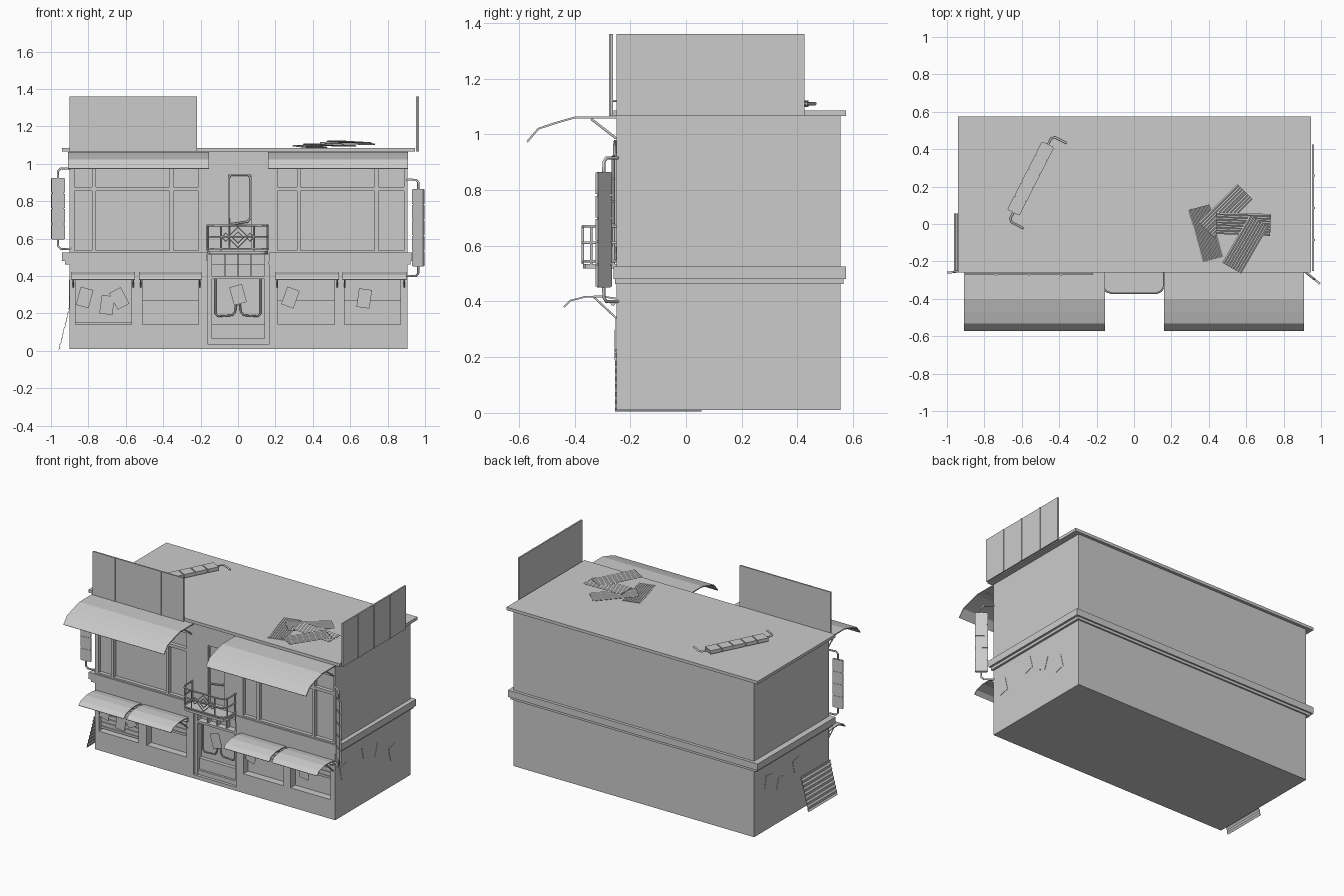
import bpy, bmesh, math
from mathutils import Matrix, Vector

if "Cube" in bpy.data.objects:
    bpy.data.objects.remove(bpy.data.objects["Cube"])


def add_box(bm, x0, x1, y0, y1, z0, z1):
    m = Matrix.Translation(((x0 + x1) / 2, (y0 + y1) / 2, (z0 + z1) / 2)) @ \
        Matrix.Diagonal((x1 - x0, y1 - y0, z1 - z0, 1))
    bmesh.ops.create_cube(bm, size=1, matrix=m)


def finish(name, bm, mat=None):
    me = bpy.data.meshes.new(name)
    bm.to_mesh(me)
    bm.free()
    ob = bpy.data.objects.new(name, me)
    bpy.context.collection.objects.link(ob)
    if mat:
        ob.matrix_world = mat
    return ob


def boxes(name, items, mat=None):
    bm = bmesh.new()
    for b in items:
        add_box(bm, *b)
    return finish(name, bm, mat)


def tube(name, paths, r, mat=None, closed=False):
    cu = bpy.data.curves.new(name, 'CURVE')
    cu.dimensions = '3D'
    cu.bevel_depth = r
    cu.bevel_resolution = 1
    cu.use_fill_caps = True
    for pts in paths:
        s = cu.splines.new('POLY')
        s.points.add(len(pts) - 1)
        for p, c in zip(s.points, pts):
            p.co = (*c, 1)
        s.use_cyclic_u = closed
    ob = bpy.data.objects.new(name, cu)
    bpy.context.collection.objects.link(ob)
    if mat:
        ob.matrix_world = mat
    return ob


def strip(name, prof, x0, x1, thick, mat=None):
    # open (y, z) profile swept along x, then thickened
    bm = bmesh.new()
    rows = [[bm.verts.new((x, y, z)) for x in (x0, x1)] for y, z in prof]
    for a, b in zip(rows, rows[1:]):
        bm.faces.new((a[0], a[1], b[1], b[0]))
    ob = finish(name, bm, mat)
    mod = ob.modifiers.new("thickness", 'SOLIDIFY')
    mod.thickness = thick
    mod.offset = 0
    return ob


# Main block with recessed windows and doors
F = -0.25
lower_wins = [(-0.87, -0.57), (-0.51, -0.21), (0.215, 0.515), (0.57, 0.87)]
upper_wins = [(-0.885, -0.2, (-0.77, -0.355)), (0.2, 0.9, (0.325, 0.74))]
body = boxes("building_block", [(-0.9, 0.905, F, 0.555, 0.01, 1.07)])
cuts = [(a, b, -0.4, -0.2, 0.14, 0.385) for a, b in lower_wins]
cuts += [(a, b, -0.4, -0.225, 0.535, 0.98) for a, b, _ in upper_wins]
cuts += [(-0.16, 0.165, -0.4, -0.19, 0.035, 0.515), (-0.052, 0.07, -0.4, -0.225, 0.545, 0.94)]
cutter = boxes("opening_cutter", cuts)
cutter.hide_render = True
cutter.hide_viewport = False
mod = body.modifiers.new("openings", 'BOOLEAN')
mod.operation = 'DIFFERENCE'
mod.object = cutter
bpy.context.view_layer.objects.active = body
bpy.ops.object.modifier_apply(modifier=mod.name)
bpy.data.objects.remove(cutter)

# Roof slab and middle ledge
boxes("roof_slab", [(-0.94, 0.945, -0.26, 0.575, 1.065, 1.085)])
parts = []
for x0, x1 in ((-0.94, -0.165), (0.165, 0.935)):
    parts += [(x0, x1, -0.26, -0.2, 0.48, 0.525), (x0 * .985, x1 * .985, -0.255, -0.2, 0.462, 0.48)]
parts += [(-0.94, 0.935, -0.2, 0.575, 0.48, 0.525), (-0.925, 0.92, -0.2, 0.565, 0.462, 0.48)]
boxes("middle_ledge", parts)

# Upper window bars
bars = []
for a, b, xs in upper_wins:
    bars += [(x - 0.01, x + 0.01, -0.25, -0.22, 0.535, 0.98) for x in xs]
    bars.append((a, b, -0.25, -0.22, 0.855, 0.875))
    bars += [(a, a + 0.012, -0.25, -0.22, 0.535, 0.98), (b - 0.012, b, -0.25, -0.22, 0.535, 0.98)]
boxes("upper_window_bars", bars)

# Lower window slatted shutters
slats = []
for i, (a, b) in enumerate(lower_wins):
    n = 16 if i == 0 else 8
    slats += [(a, b, -0.222 - 0.006 * (k % 2), -0.2, 0.37 - 0.0145 * k, 0.3845 - 0.0145 * k)
              for k in range(n)]
boxes("window_shutters", slats)

# Street door with transom and framed glass
boxes("street_door_frame", [
    (-0.16, -0.14, -0.235, -0.19, 0.035, 0.515), (0.142, 0.165, -0.235, -0.19, 0.035, 0.515),
    (-0.14, 0.142, -0.23, -0.19, 0.035, 0.065), (-0.14, 0.142, -0.215, -0.19, 0.065, 0.14),
    (-0.14, 0.142, -0.235, -0.19, 0.385, 0.4)] +
    [(x - 0.004, x + 0.004, -0.225, -0.19, 0.4, 0.515) for x in (-0.07, 0.0, 0.07)])
tube("street_door_trim", [[(s * 0.12, -0.205, 0.385), (s * 0.12, -0.205, 0.2),
                           (s * 0.105, -0.205, 0.185), (s * 0.03, -0.205, 0.19),
                           (s * 0.015, -0.205, 0.21), (s * 0.01, -0.205, 0.25)] for s in (-1, 1)], 0.005)

# Balcony door trim
tube("balcony_door_trim", [[(-0.05, -0.235, 0.55), (-0.05, -0.235, 0.925), (-0.04, -0.235, 0.94),
                            (0.055, -0.235, 0.94), (0.067, -0.235, 0.925), (0.067, -0.235, 0.71),
                            (0.05, -0.235, 0.69), (-0.05, -0.235, 0.675)]], 0.006)

# Balcony floor and railing
plan = [(-0.165, -0.25), (-0.165, -0.335), (-0.15, -0.36), (-0.12, -0.37),
        (0.12, -0.37), (0.145, -0.36), (0.16, -0.335), (0.16, -0.25)]
bm = bmesh.new()
face = bm.faces.new([bm.verts.new((x, y, 0.518)) for x, y in plan])
ext = bmesh.ops.extrude_face_region(bm, geom=[face])
bmesh.ops.translate(bm, vec=(0, 0, 0.016),
                    verts=[v for v in ext["geom"] if isinstance(v, bmesh.types.BMVert)])
bmesh.ops.recalc_face_normals(bm, faces=bm.faces)
finish("balcony_floor", bm)
rails = [[(x, y, z) for x, y in plan] for z in (0.545, 0.67)]
rails += [[(x, y, 0.535), (x, y, 0.67)] for x, y in
          ((-0.16, -0.34), (-0.09, -0.37), (0.085, -0.37), (0.157, -0.34), (-0.163, -0.26), (0.158, -0.26))]
rails += [[(x, y, 0.61) for x, y in plan]]
tube("balcony_railing", rails, 0.005)
tube("railing_ornament", [[(cx + r * math.cos(k * math.pi / 2), -0.37, 0.607 + r * math.sin(k * math.pi / 2))
                           for k in range(4)]
                          for cx, r in ((0, 0.055), (0, 0.03), (-0.065, 0.022), (0.065, 0.022))],
     0.004, closed=True)

# Curved awnings with diagonal braces
up_prof = [(-0.25, 1.06), (-0.4, 1.06), (-0.47, 1.04), (-0.53, 1.02), (-0.57, 0.973)]
low_prof = [(-0.25, 0.41), (-0.3, 0.418), (-0.36, 0.417), (-0.415, 0.403), (-0.438, 0.38)]
for x0, x1 in ((-0.91, -0.155), (0.16, 0.91)):
    strip("upper_awning", up_prof, x0, x1, 0.007)
    tube("upper_awning_braces", [[(x, -0.34, 1.055), (x, -0.25, 0.985)] for x in (x0 + 0.02, x1 - 0.02)], 0.005)
for x0, x1 in ((-0.89, -0.55), (-0.53, -0.195), (0.2, 0.54), (0.56, 0.9)):
    strip("lower_awning", low_prof, x0, x1, 0.006)
    tube("lower_awning_braces", [[(x, -0.33, 0.415), (x, -0.25, 0.34)] for x in (x0 + 0.01, x1 - 0.01)], 0.004)
    tube("lower_awning_roller", [[(x0, -0.262, 0.395), (x1, -0.262, 0.395)]], 0.01)

# Rooftop billboards, four panels each
boxes("front_billboard", [(-0.9, -0.22, -0.272, -0.262, 1.065, 1.36)] +
      [(x - 0.005, x + 0.005, -0.276, -0.262, 1.065, 1.36) for x in (-0.735, -0.56, -0.39)])
boxes("side_billboard", [(0.953, 0.963, -0.25, 0.425, 1.065, 1.36)] +
      [(0.953, 0.967, y - 0.005, y + 0.005, 1.065, 1.36) for y in (-0.085, 0.085, 0.26)])


# Hanging segmented signs: local x points away from the wall, local z is up
def hanging_sign(name, w, h, n, thick, mat):
    step = h / n
    boxes(name + "_panels", [(0.02, 0.02 + w, -thick / 2, thick / 2, k * step + 0.003, (k + 1) * step - 0.003)
                             for k in range(n)] +
          [(0.025, 0.015 + w, -thick * 0.3, thick * 0.3, 0, h)], mat)
    c = 0.02 + w / 2
    tube(name + "_brackets", [[(-0.03, 0, z + s * 0.05), (c - 0.015, 0, z + s * 0.05),
                               (c, 0, z + s * 0.035), (c, 0, z)] for z, s in ((0, -1), (h, 1))], 0.006, mat)


T, R = Matrix.Translation, Matrix.Rotation
hanging_sign("left_sign", 0.073, 0.33, 4, 0.012,
             T((-0.906, -0.248, 0.595)) @ R(math.radians(188), 4, 'Z'))
hanging_sign("right_sign", 0.078, 0.415, 5, 0.012,
             T((0.918, -0.258, 0.45)) @ R(math.radians(-39), 4, 'Z'))
ang = math.radians(63)
up = Vector((math.cos(ang), math.sin(ang), 0))
out = Vector((-up.y, up.x, 0))
nrm = up.cross(out)
lie = Matrix((out, nrm, up)).transposed().to_4x4()
hanging_sign("fallen_sign", 0.073, 0.41, 5, 0.024, T((-0.595, 0.035, 1.11)) @ lie)


# Corrugated sheets: roof pile and one leaning on the left wall
def corrugated(name, length, width, mat, n=16):
    prof = [(-width / 2 + width * k / n, 0.005 * (k % 2)) for k in range(n + 1)]
    strip(name, prof, -length / 2, length / 2, 0.003, mat)


for x, y, z, a in ((0.385, -0.05, 1.09, -75), (0.49, 0.07, 1.097, 45),
                   (0.585, 0.0, 1.105, -2), (0.595, -0.11, 1.113, 60)):
    corrugated("roof_sheet", 0.29, 0.115, T((x, y, z)) @ R(math.radians(a), 4, 'Z') @ R(0.03, 4, 'Y'))
slope = Vector((0.055, 0, 0.22)).normalized()
side = Vector((0, 1, 0))
corrugated("leaning_sheet", 0.31, 0.23,
           T((-0.932, -0.1, 0.117)) @ Matrix((side, slope, side.cross(slope))).transposed().to_4x4())

# Paper posters on the front, right and left walls
for x, z, a, y in ((-0.82, 0.285, 15, -0.252), (-0.70, 0.245, 8, -0.256), (-0.635, 0.28, -28, -0.252),
                   (0.28, 0.285, 20, -0.252), (0.675, 0.28, 8, -0.252), (0.0, 0.3, -15, -0.235)):
    boxes("front_poster", [(-0.035, 0.035, -0.001, 0.001, -0.05, 0.05)],
          T((x, y, z)) @ R(math.radians(a), 4, 'Y'))
for y, z, a in ((-0.16, 0.31, 14), (0.075, 0.36, 14), (0.365, 0.24, 14), (0.22, 0.31, -20)):
    boxes("right_wall_poster", [(-0.0015, 0.0015, -0.035, 0.035, -0.045, 0.045)],
          T((0.906, y, z)) @ R(math.radians(a), 4, 'X'))
for y, z, a in ((0.1, 0.33, -14), (0.27, 0.27, 18), (0.4, 0.33, 12)):
    boxes("left_wall_poster", [(-0.0015, 0.0015, -0.035, 0.035, -0.045, 0.045)],
          T((-0.901, y, z)) @ R(math.radians(a), 4, 'X'))
